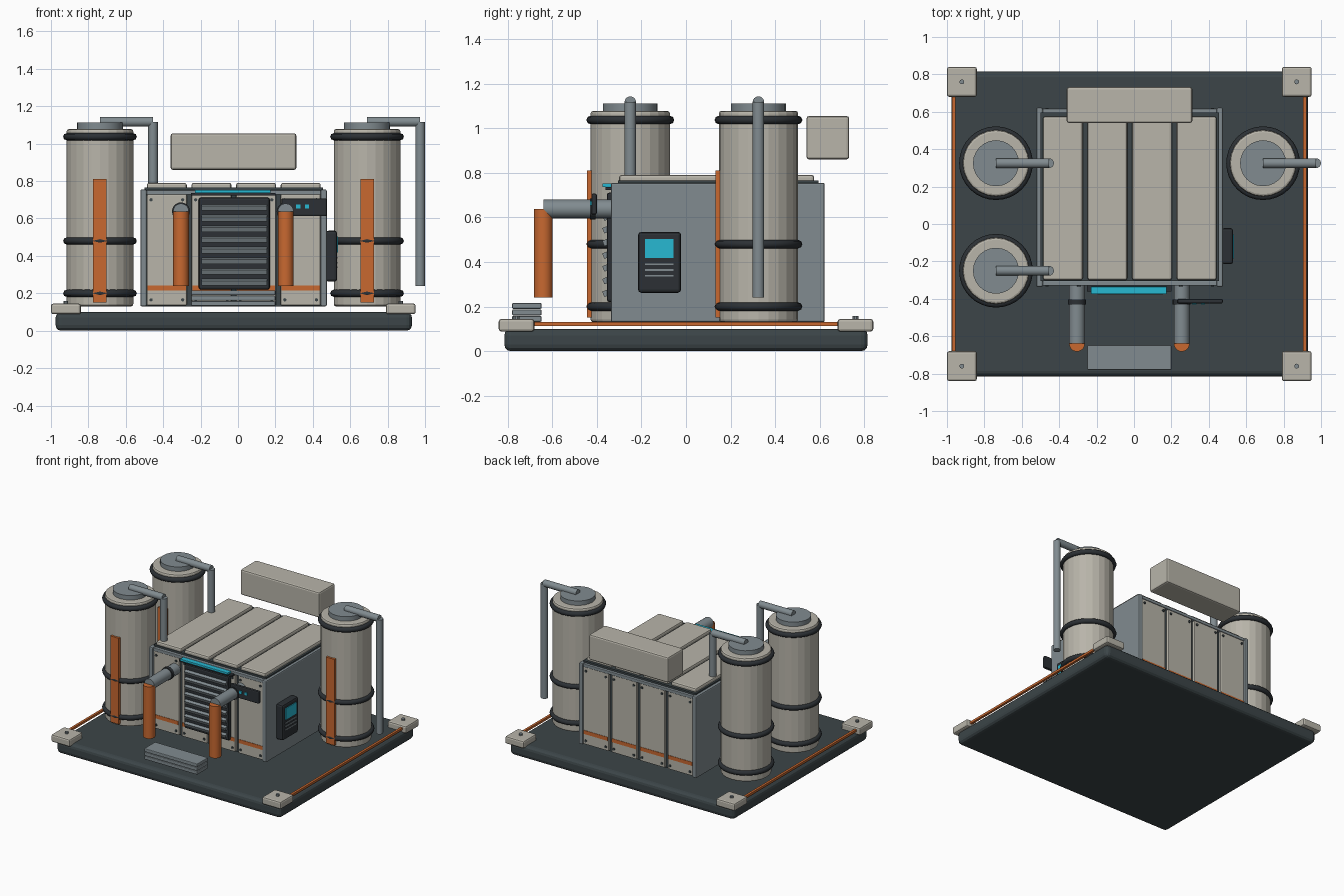
import bpy, math
from mathutils import Vector

if "Cube" in bpy.data.objects:
    bpy.data.objects.remove(bpy.data.objects["Cube"])

def mat(name, r, g, b):
    m = bpy.data.materials.new(name)
    m.diffuse_color = (r, g, b, 1)
    m.use_nodes = True
    m.node_tree.nodes["Principled BSDF"].inputs["Base Color"].default_value = m.diffuse_color
    return m

DARK = mat("dark_steel", 0.045, 0.06, 0.065)
BLACK = mat("black_rubber", 0.025, 0.03, 0.035)
BEIGE = mat("beige_paint", 0.48, 0.46, 0.40)
STEEL = mat("blue_grey_steel", 0.22, 0.26, 0.28)
ORANGE = mat("orange_paint", 0.58, 0.14, 0.03)
CYAN = mat("cyan_light", 0.02, 0.48, 0.65)

def finish(o, name, m, bevel=0, segs=2):
    o.name = name
    o.data.materials.append(m)
    if bevel:
        b = o.modifiers.new("bevel", 'BEVEL')
        b.width, b.segments, b.limit_method = bevel, segs, 'ANGLE'
    return o

def box(name, x, y, z, m, bevel=0, segs=2, tilt=0):
    """Box from (min, max) ranges on each axis."""
    c = [(a[0] + a[1]) / 2 for a in (x, y, z)]
    bpy.ops.mesh.primitive_cube_add(size=1, location=c)
    o = bpy.context.object
    o.scale = [a[1] - a[0] for a in (x, y, z)]
    bpy.ops.object.transform_apply(location=False, rotation=False, scale=True)
    o.rotation_euler.x = tilt
    return finish(o, name, m, bevel, segs)

def rod(name, p, q, r, m, sides=16, bevel=0, smooth=True):
    """Cylinder from point p to point q."""
    p, q = Vector(p), Vector(q)
    bpy.ops.mesh.primitive_cylinder_add(vertices=sides, radius=r, depth=(q - p).length, location=(p + q) / 2)
    o = bpy.context.object
    o.rotation_euler = (q - p).to_track_quat('Z', 'Y').to_euler()
    if smooth:
        bpy.ops.object.shade_smooth_by_angle(angle=math.radians(35))
    return finish(o, name, m, bevel)

# Base slab, corner feet and side rails
CX = -0.025
box("base_slab", (-0.975, 0.93), (-0.815, 0.815), (0, 0.1), DARK, 0.03, 3)
for sx in (-1, 1):
    for sy in (-1, 1):
        x, y = CX + sx * 0.895, sy * 0.76
        box("corner_foot", (x - 0.08, x + 0.08), (y - 0.08, y + 0.08), (0.088, 0.145), BEIGE, 0.012)
        rod("foot_bolt", (x, y, 0.14), (x, y, 0.158), 0.013, STEEL, 10)
    x = CX + sx * 0.938
    box("side_rail", (x - 0.009, x + 0.009), (-0.69, 0.69), (0.113, 0.13), ORANGE)

# Cabinet core, side plates and edge trims
box("cabinet_core", (-0.5, 0.455), (-0.305, 0.595), (0.13, 0.765), DARK)
for x in ((-0.522, -0.488), (0.442, 0.475)):
    box("cabinet_side_plate", x, (-0.337, 0.622), (0.13, 0.755), STEEL, 0.008)
for y in ((-0.33, -0.303), (0.593, 0.617)):
    box("cabinet_top_trim", (-0.488, 0.442), y, (0.728, 0.752), STEEL, 0.004)

# Front, back and roof panels with bolts and orange stripes
for i in range(4):
    x0 = -0.487 + i * 0.2385
    x1 = x0 + 0.213
    box("roof_panel", (x0, x1), (-0.30, 0.575), (0.755, 0.791), BEIGE, 0.012)
    for face, s in ((-0.312, -1), (0.6, 1)):
        y = (face - 0.014, face + 0.014)
        box("wall_panel", (x0, x1), y, (0.135, 0.73), BEIGE, 0.006)
        ys = face + s * 0.013
        box("panel_stripe", (x0 + 0.004, x1 - 0.004), (ys - 0.004, ys + 0.004), (0.215, 0.243), ORANGE)
        for bx in (x0 + 0.022, x1 - 0.022):
            for bz in (0.165, 0.70):
                rod("panel_bolt", (bx, face, bz), (bx, face + s * 0.021, bz), 0.009, DARK, 8)

# Front intake grille with slats, light strip over it
box("grille_frame", (-0.21, 0.17), (-0.355, -0.32), (0.22, 0.712), BLACK, 0.012)
for i in range(8):
    z = 0.26 + i * 0.057
    box("grille_slat", (-0.195, 0.155), (-0.372, -0.345), (z - 0.013, z + 0.013), STEEL, 0, tilt=0.4)
box("light_housing", (-0.25, 0.2), (-0.36, -0.32), (0.722, 0.736), BLACK)
box("light_strip", (-0.23, 0.175), (-0.375, -0.335), (0.736, 0.753), CYAN, 0.003)

# Small front indicator panel
box("indicator_panel", (0.232, 0.475), (-0.425, -0.4), (0.612, 0.707), BLACK, 0.008)
for x in (0.322, 0.368):
    box("indicator_light", (x - 0.011, x + 0.011), (-0.431, -0.42), (0.654, 0.674), CYAN)

# Side control box with screen and slots
box("control_box", (0.47, 0.53), (-0.215, -0.022), (0.262, 0.535), BLACK, 0.014)
box("control_screen", (0.52, 0.535), (-0.185, -0.055), (0.417, 0.503), CYAN)
for z in (0.39, 0.364, 0.338):
    box("control_slot", (0.525, 0.533), (-0.185, -0.055), (z - 0.004, z + 0.004), STEEL)

# Front exhaust pipes
for x in (-0.305, 0.255):
    rod("exhaust_arm", (x, -0.32, 0.638), (x, -0.64, 0.638), 0.042, STEEL, 20)
    rod("exhaust_drop", (x, -0.64, 0.638), (x, -0.64, 0.24), 0.042, ORANGE, 20)
    rod("exhaust_collar", (x, -0.43, 0.638), (x, -0.405, 0.638), 0.048, BLACK, 20)

# Front step stack
for i in range(3):
    z = 0.132 + i * 0.029
    box("step", (-0.25, 0.2), (-0.78, -0.648), (z, z + 0.026), STEEL, 0.005)

# Storage tanks with bands, caps, stripes and outlet pipes
for tx, ty in ((-0.738, 0.325), (-0.738, -0.25), (0.69, 0.325)):
    rod("tank_body", (tx, ty, 0.13), (tx, ty, 1.078), 0.178, BEIGE, 24, 0.012, smooth=False)
    rod("tank_cap", (tx, ty, 1.07), (tx, ty, 1.112), 0.123, STEEL, 24)
    for z in (0.2, 0.48, 1.037):
        bpy.ops.mesh.primitive_torus_add(location=(tx, ty, z), major_radius=0.178, minor_radius=0.019,
                                         major_segments=32, minor_segments=8)
        bpy.ops.object.shade_smooth_by_angle(angle=math.radians(60))
        finish(bpy.context.object, "tank_band", BLACK)
    box("tank_stripe", (tx - 0.036, tx + 0.036), (ty - 0.193, ty - 0.168), (0.15, 0.81), ORANGE)
    px = tx + 0.284
    rod("tank_outlet_arm", (tx, ty, 1.117), (px, ty, 1.117), 0.026, STEEL)
    rod("tank_outlet_drop", (px, ty, 1.117), (px, ty, 0.24), 0.026, STEEL)

# Overhead rear housing
box("rear_housing", (-0.36, 0.312), (0.54, 0.732), (0.86, 1.055), BEIGE, 0.012)
